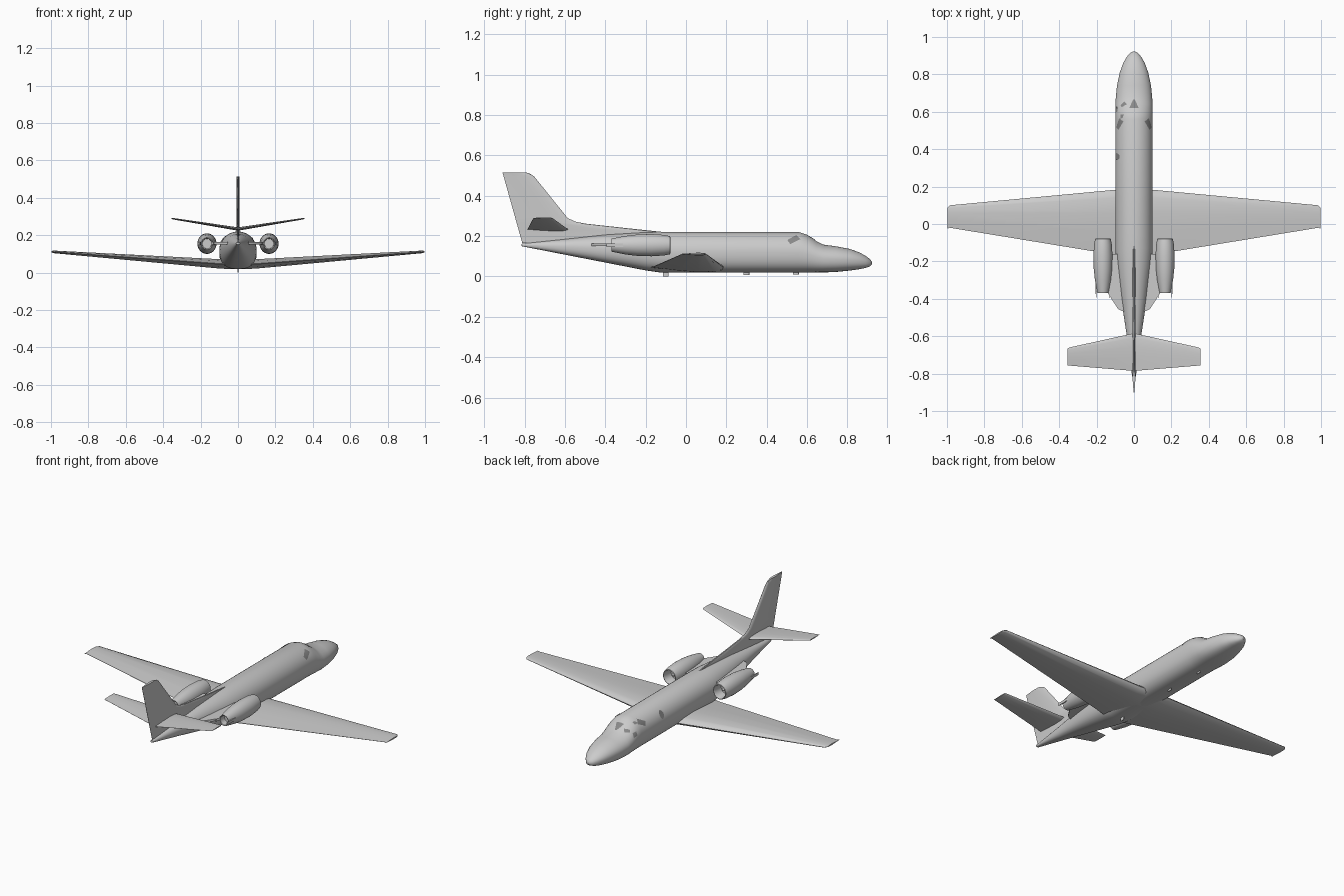
import bpy, bmesh
from math import sin, cos, radians, pi

cube = bpy.data.objects.get("Cube")
if cube:
    bpy.data.objects.remove(cube)


def material(name, value):
    m = bpy.data.materials.new(name)
    m.use_nodes = True
    color = (value, value, value, 1)
    m.diffuse_color = color
    m.node_tree.nodes["Principled BSDF"].inputs["Base Color"].default_value = color
    return m


PAINT = material("light grey paint", 0.6)
GLASS = material("dark grey glass", 0.25)


def add_object(name, bm, mat=PAINT, angle=35):
    bmesh.ops.remove_doubles(bm, verts=bm.verts, dist=1e-5)
    bmesh.ops.recalc_face_normals(bm, faces=bm.faces)
    mesh = bpy.data.meshes.new(name)
    bm.to_mesh(mesh)
    bm.free()
    mesh.materials.append(mat)
    ob = bpy.data.objects.new(name, mesh)
    bpy.context.collection.objects.link(ob)
    bpy.ops.object.select_all(action='DESELECT')
    ob.select_set(True)
    bpy.context.view_layer.objects.active = ob
    bpy.ops.object.shade_smooth_by_angle(angle=radians(angle))
    return ob


def loft(name, rings, cap=True):
    bm = bmesh.new()
    loops = [[bm.verts.new(p) for p in ring] for ring in rings]
    n = len(loops[0])
    for a, b in zip(loops, loops[1:]):
        for i in range(n):
            j = (i + 1) % n
            bm.faces.new((a[i], a[j], b[j], b[i]))
    if cap:
        bm.faces.new(loops[0])
        bm.faces.new(loops[-1])
    return add_object(name, bm)


def prism(name, outline, z, half):
    """Flat plate with an outline in x and y."""
    return loft(name, [[(x, y, z + s * half) for x, y in outline] for s in (-1, 1)])


# Fuselage stations: y, half width, top, bottom
BODY = [(.922, .006, .072, .060), (.912, .024, .086, .050), (.89, .041, .102, .042),
        (.86, .058, .119, .036), (.81, .076, .137, .029), (.74, .091, .150, .022),
        (.68, .097, .158, .02), (.645, .099, .176, .02), (.60, .1, .207, .02),
        (.56, .1, .22, .02), (-.13, .1, .22, .02), (-.2, .095, .219, .03),
        (-.4, .069, .207, .069), (-.6, .038, .185, .108), (-.815, .01, .162, .15)]


def body_point(y, theta, lift=0.0):
    for a, b in zip(BODY, BODY[1:]):
        if a[0] >= y >= b[0]:
            t = (a[0] - y) / (a[0] - b[0])
            _, w, top, low = [p + (q - p) * t for p, q in zip(a, b)]
            break
    mid, half = (top + low) / 2, (top - low) / 2
    s, c = sin(theta), cos(theta)
    if c < 0:  # squarer belly
        s = abs(s) ** 0.7 * (1 if s > 0 else -1)
        c = -abs(c) ** 0.85
    return ((w + lift) * s, y, mid + (half + lift) * c)


SEG = 40
loft("fuselage", [[body_point(st[0], 2 * pi * i / SEG) for i in range(SEG)] for st in BODY])


# Windows: thin curved plates following the fuselage skin
def window(name, corners, steps=6):
    bm = bmesh.new()
    (a, b, c, d) = corners
    grid = []
    for i in range(steps + 1):
        u, row = i / steps, []
        for j in range(steps + 1):
            v = j / steps
            y, ang = [(a[k] * (1 - u) + b[k] * u) * (1 - v) + (d[k] * (1 - u) + c[k] * u) * v
                      for k in (0, 1)]
            row.append(bm.verts.new(body_point(y, radians(ang), 0.002)))
        grid.append(row)
    for i in range(steps):
        for j in range(steps):
            bm.faces.new((grid[i][j], grid[i + 1][j], grid[i + 1][j + 1], grid[i][j + 1]))
    return add_object(name, bm, GLASS)


window("windscreen_centre", [(.62, -14), (.665, -3), (.665, 3), (.62, 14)])
window("windscreen_side", [(.635, -46), (.655, -30), (.64, -22), (.625, -40)])
window("quarter_window", [(.60, -76), (.63, -72), (.625, -56), (.60, -62)])
window("cockpit_window_front", [(.56, -46), (.585, -44), (.585, -32), (.57, -36)])
for side, label in ((1, "right"), (-1, "left")):
    window("cockpit_window_" + label,
           [(.502, side * 54), (.517, side * 67), (.567, side * 50), (.547, side * 34)])

# Oval cabin window
bm = bmesh.new()
bm.faces.new([bm.verts.new(body_point(.36 + .018 * cos(2 * pi * i / 20),
                                      radians(-62 + 14 * sin(2 * pi * i / 20)), .003))
              for i in range(20)])
add_object("cabin_window", bm, GLASS)

# Flying surfaces: an aerofoil ring per station
HALF = [(0, 0), (.03, .5), (.12, .85), (.35, 1), (.65, .65), (1, .06)]
FOIL = HALF + [(f, -h) for f, h in reversed(HALF[1:])]


def foil(lead, trail, half):
    return [(lead + (trail - lead) * f, half * h) for f, h in FOIL]


def wing(name, stations):
    """Stations on one side: x, z, leading y, trailing y, half thickness."""
    full = [(-st[0],) + st[1:] for st in reversed(stations)] + stations
    return loft(name, [[(x, y, z + h) for y, h in foil(lead, trail, half)]
                       for x, z, lead, trail, half in full])


wing("main_wing", [(.06, .046, .19, -.175, .026), (.1, .047, .183, -.165, .025),
                   (.985, .111, .1, -.02, .007), (.998, .112, .085, -.025, .004)])
wing("tailplane", [(.005, .234, -.585, -.785, .009), (.345, .288, -.66, -.757, .004),
                   (.355, .29, -.665, -.757, .003)])

# Fin with its long dorsal fillet: z, leading y
FIN = [(.165, -.3), (.219, -.1), (.24, -.3), (.262, -.5), (.272, -.55), (.29, -.587),
       (.495, -.752), (.508, -.77), (.515, -.79)]
loft("fin", [[(h, y, z) for y, h in foil(lead, -.81 - (z - .16) * .28, .0075)]
             for z, lead in FIN])

# Engines: turned shells with open intake and exhaust; y, radius
NACELLE = [(-.14, .0005), (-.14, .034), (-.09, .037), (-.078, .041), (-.08, .045),
           (-.11, .051), (-.17, .055), (-.24, .053), (-.3, .046), (-.37, .032),
           (-.368, .027), (-.33, .026), (-.33, .0005)]
SPINNER = [(-.1, .0005), (-.115, .009), (-.14, .014)]


def turned(name, cx, cz, profile, n=28):
    return loft(name, [[(cx + r * .93 * cos(2 * pi * i / n), y, cz + r * sin(2 * pi * i / n))
                        for i in range(n)] for y, r in profile])


for side, label in ((1, "right"), (-1, "left")):
    cx = side * .166
    turned("engine_" + label, cx, .155, NACELLE)
    turned("spinner_" + label, cx, .155, SPINNER)
    # Pylon to the fuselage
    prism("pylon_" + label, [(side * x, y) for x, y in
          ((.04, -.16), (.13, -.16), (.14, -.37), (.085, -.455), (.03, -.48))], .157, .006)
    # Pointed fairings beside the exhaust
    for off in (-1, 1):
        x = cx + off * .034
        prism("exhaust_fairing_" + label, [(x - .006, -.31), (x + .006, -.31),
              (x + off * .003 + .001, -.395), (x + off * .003 - .001, -.395)], .155, .008)

# Belly blade aerials
for y, low, x in ((-.1, .0, 0), (.3, .008, 0), (.545, .01, 0)):
    loft("belly_aerial", [[(x + h, yy, z) for yy, h in foil(y + .014, y - .014, .003)]
                          for z in (low, .03)])
